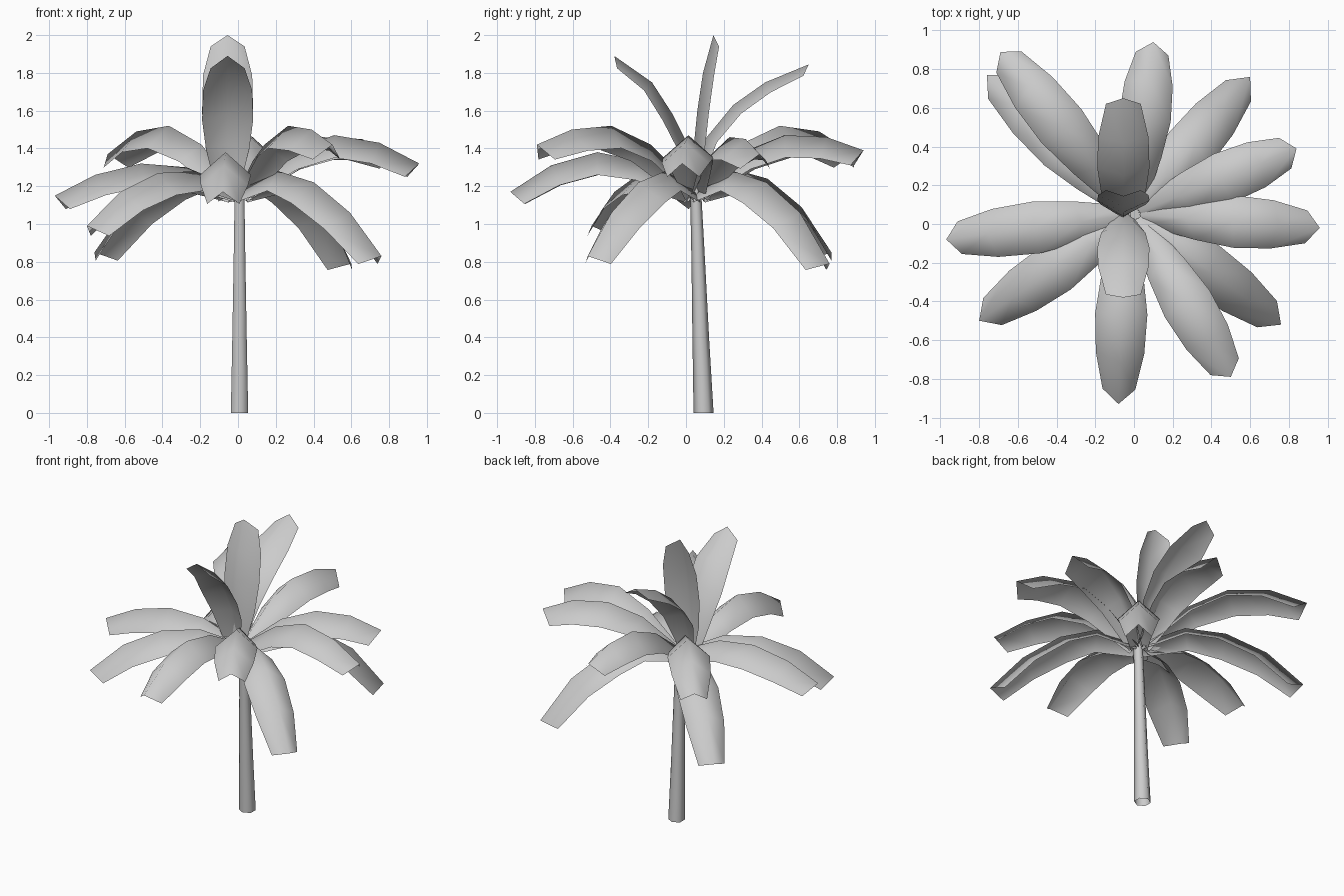
import bpy
from mathutils import Vector
from math import sin, cos, pi

if "Cube" in bpy.data.objects:
    bpy.data.objects.remove(bpy.data.objects["Cube"])

HALF_W = [0.05, 0.108, 0.135, 0.125, 0.085]   # half width along a frond
DEPTH = [0.07, 0.105, 0.12, 0.115, 0.095]     # how far the edges fold down


def make_mesh(name, verts, faces):
    me = bpy.data.meshes.new(name)
    me.from_pydata(verts, [], faces)
    ob = bpy.data.objects.new(name, me)
    bpy.context.collection.objects.link(ob)
    return ob


def smooth(ob):
    for p in ob.data.polygons:
        p.use_smooth = len(p.vertices) == 4


def frond(name, ridge, half_w=HALF_W, depth=DEPTH, tip_back=0.03):
    """Folded leaf swept along five ridge points, with a blunt pointed tip."""
    pts = [Vector(p) for p in ridge]
    out = pts[-1] - pts[0]
    out.z = 0
    out.normalize()
    side = Vector((0, 0, 1)).cross(out)
    verts, faces = [], []
    for i, p in enumerate(pts):
        t = (pts[min(i + 1, 4)] - pts[max(i - 1, 0)]).normalized()
        down = side.cross(t)
        if down.dot(out) * t.z < 0:
            down = -down
        if abs(t.z) < 0.3 and down.z > 0:
            down = -down
        back = t * (tip_back if i == 4 else 0)
        for s in (-1, 0, 1):
            q = p + side * s * half_w[i]
            if s:
                q = q + down * depth[i] - back
            verts.append(q)
    for i in range(4):
        for j in range(2):
            a = 3 * i + j
            faces.append((a, a + 3, a + 4, a + 1))
    ob = make_mesh(name, verts, faces)
    # ridge side faces up
    if sum(p.normal.z for p in ob.data.polygons) < 0:
        ob.data.flip_normals()
    smooth(ob)


# Trunk: tapered, leaning hexagonal tube, open at the foot
rings = [(0.093, 0, 0.053), (0.078, 0.4, 0.044), (0.065, 0.8, 0.036), (0.05, 1.2, 0.029)]
verts = [(0.008 + r * sin(k * pi / 3), y + r * cos(k * pi / 3), z)
         for y, z, r in rings for k in range(6)]
faces = [(6 * i + k, 6 * i + 6 + k, 6 * i + 6 + (k + 1) % 6, 6 * i + (k + 1) % 6)
         for i in range(3) for k in range(6)]
faces.append(tuple(range(23, 17, -1)))
smooth(make_mesh("trunk", verts, faces))

# Arching fronds: tip x, tip y, then ridge heights along the length
arching = [
    (-0.69, 0.89, 1.42, 1.52, 1.49, 1.37),
    (0.50, -0.79, 1.42, 1.52, 1.50, 1.42),
    (0.10, 0.94, 1.38, 1.47, 1.46, 1.39),
    (0.84, 0.39, 1.38, 1.46, 1.45, 1.37),
    (0.96, -0.02, 1.38, 1.47, 1.43, 1.32),
    (-0.08, -0.93, 1.33, 1.38, 1.31, 1.17),
    (-0.97, -0.08, 1.30, 1.32, 1.26, 1.15),
    (-0.80, -0.50, 1.28, 1.27, 1.17, 0.99),
    (-0.76, 0.77, 1.29, 1.24, 1.09, 0.85),
    (0.60, 0.76, 1.28, 1.22, 1.06, 0.79),
    (0.76, -0.52, 1.28, 1.22, 1.06, 0.83),
]
for n, (x, y, *zs) in enumerate(arching):
    bx, by = 0.0, 0.05
    if abs(x) < 0.09:
        bx = -0.05
    path = [(bx, by, 1.18)]
    for t, z in zip((0.28, 0.53, 0.78, 1.0), zs):
        path.append((bx + (x - bx) * t, by + (y - by) * t, z))
    frond(f"arching_frond_{n + 1}", path)

# Upright fronds: ridge (y, z) in one plane
upright = {
    "upright_frond_front": [(0.07, 1.18), (0.01, 1.42), (-0.07, 1.58), (-0.18, 1.75), (-0.38, 1.89)],
    "upright_frond_middle": [(0.03, 1.18), (0.04, 1.40), (0.06, 1.60), (0.09, 1.80), (0.145, 2.0)],
    "upright_frond_back": [(0.03, 1.22), (0.11, 1.46), (0.25, 1.63), (0.42, 1.75), (0.65, 1.845)],
}
for name, yz in upright.items():
    frond(name, [(-0.055, y, z) for y, z in yz],
          [0.06, 0.115, 0.135, 0.13, 0.09], [0.05, 0.06, 0.062, 0.06, 0.045], 0.05)
